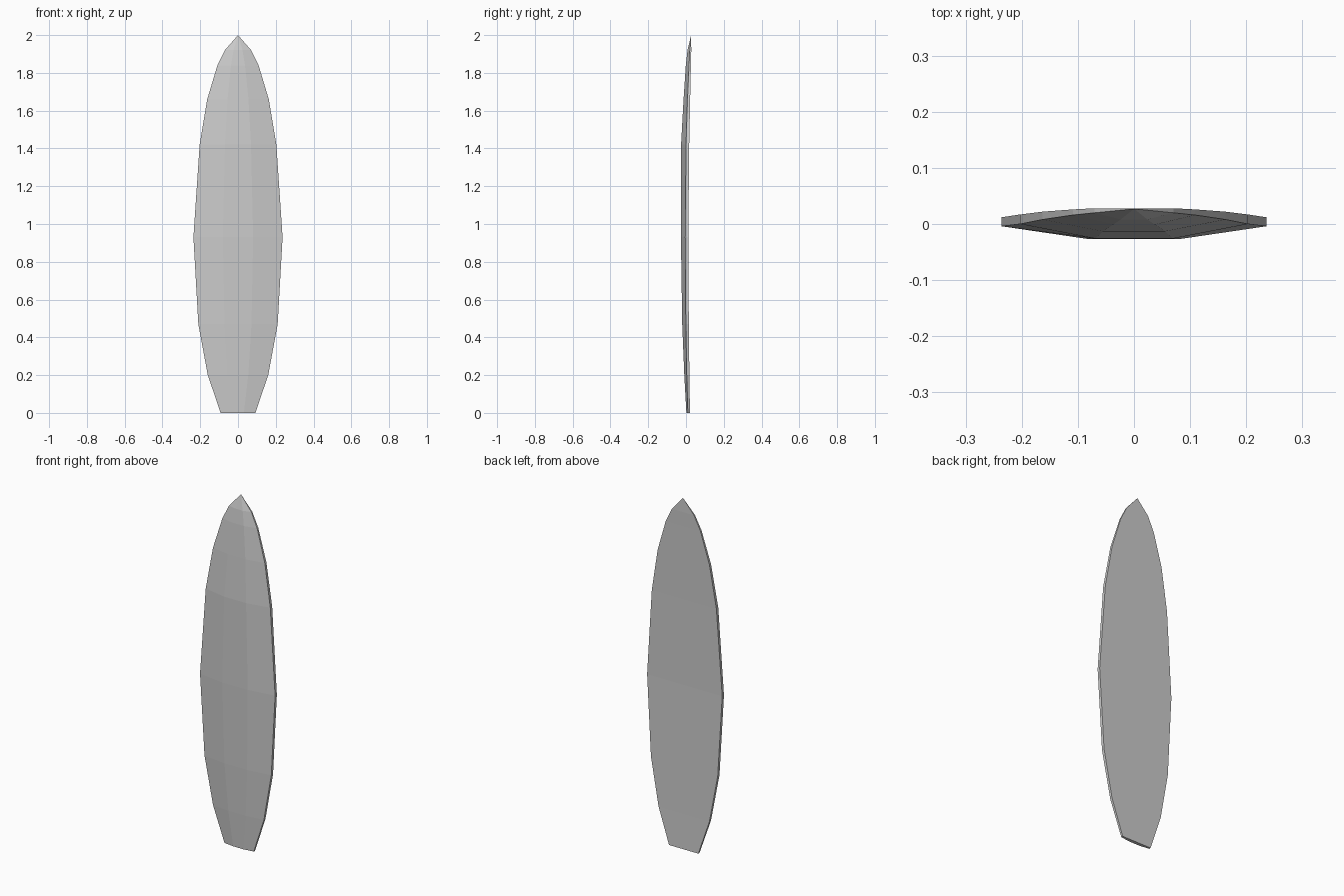
import bpy, bmesh

if "Cube" in bpy.data.objects:
    bpy.data.objects.remove(bpy.data.objects["Cube"])

# Stations along the board: height, half width, deck y, front rail y, back y
STATIONS = [
    (0.00, 0.092, 0.002, 0.010, 0.021),
    (0.20, 0.160, -0.009, 0.004, 0.018),
    (0.47, 0.210, -0.020, -0.001, 0.015),
    (0.93, 0.236, -0.027, -0.004, 0.012),
    (1.42, 0.203, -0.026, 0.000, 0.017),
    (1.66, 0.163, -0.013, 0.008, 0.022),
    (1.84, 0.109, -0.001, 0.016, 0.026),
    (1.92, 0.070, 0.008, 0.020, 0.028),
]
NOSE = (0, 0.027, 2.0)

bm = bmesh.new()


# Cross-section: flat deck strip, sloped sides, thin upright rails, flat back
def section(z, w, deck, rail, back):
    d = w * 0.34
    pts = [(-w, rail), (-d, deck), (0, deck), (d, deck), (w, rail),
           (w, back), (d, back), (0, back), (-d, back), (-w, back)]
    return [bm.verts.new((x, y, z)) for x, y in pts]


# Skin between stations
rings = [section(*s) for s in STATIONS]
n = len(rings[0])
for a, b in zip(rings, rings[1:]):
    for i in range(n):
        j = (i + 1) % n
        bm.faces.new((a[i], a[j], b[j], b[i]))

# Square tail and pointed nose
bm.faces.new(rings[0][::-1])
tip = bm.verts.new(NOSE)
for i in range(n):
    bm.faces.new((rings[-1][i], rings[-1][(i + 1) % n], tip))

bmesh.ops.recalc_face_normals(bm, faces=bm.faces)
mesh = bpy.data.meshes.new("surfboard")
bm.to_mesh(mesh)
bm.free()
board = bpy.data.objects.new("surfboard", mesh)
bpy.context.collection.objects.link(board)
